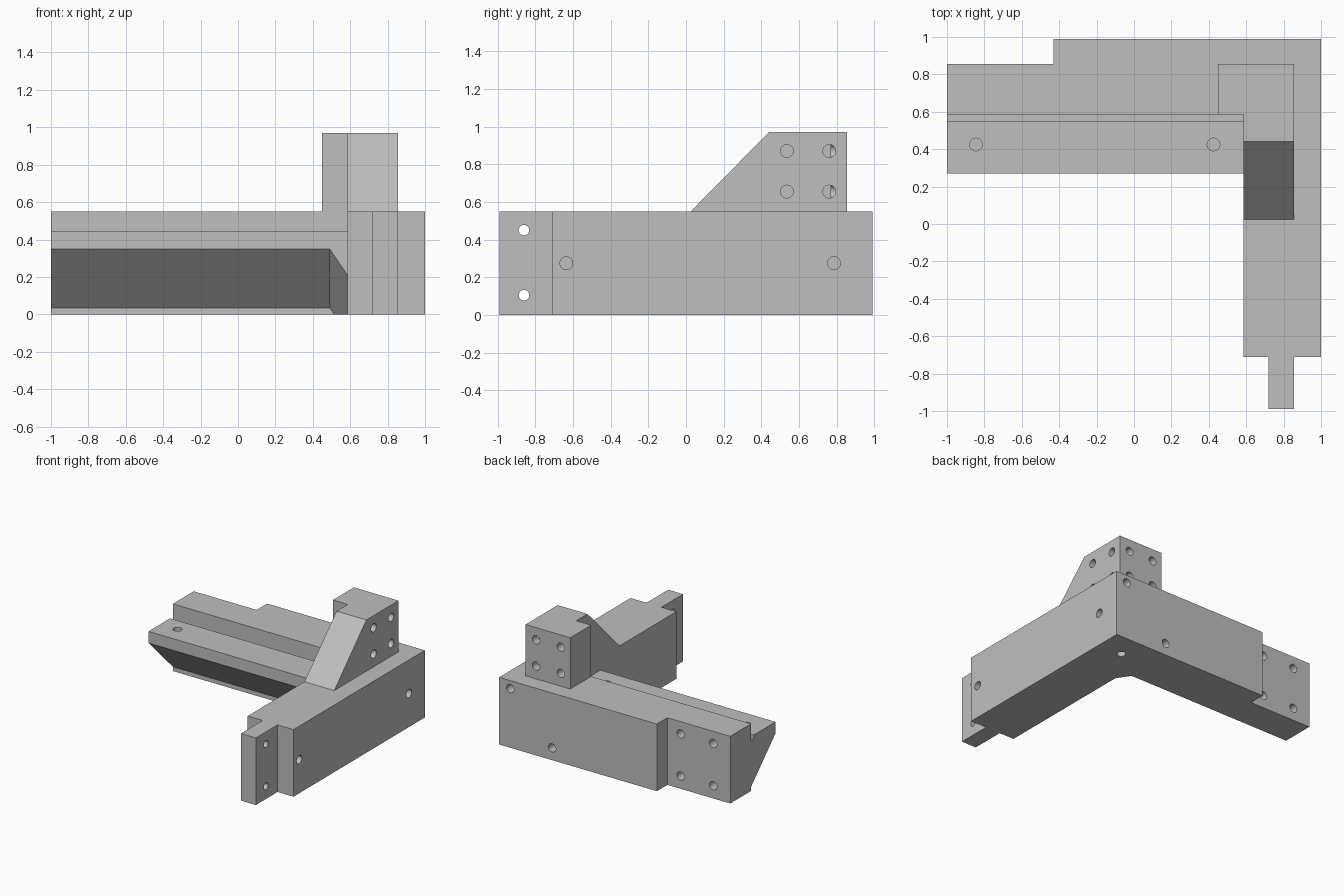
import bpy, bmesh, math
from mathutils import Matrix, Vector

if "Cube" in bpy.data.objects:
    bpy.data.objects.remove(bpy.data.objects["Cube"], do_unlink=True)

grey = bpy.data.materials.new("plain_grey")
grey.use_nodes = True
GREY = (0.52, 0.52, 0.52, 1)
grey.diffuse_color = GREY
grey.node_tree.nodes["Principled BSDF"].inputs["Base Color"].default_value = GREY

# Main planes shared by the parts
TOP, ROOF = 0.55, 0.97
INNER, OUTER, BACK = 0.585, 0.855, 0.99
HOLE, DEPTH = 0.034, 0.085


def make_object(name, bm):
    bmesh.ops.recalc_face_normals(bm, faces=bm.faces)
    mesh = bpy.data.meshes.new(name)
    bm.to_mesh(mesh)
    bm.free()
    mesh.materials.append(grey)
    obj = bpy.data.objects.new(name, mesh)
    bpy.context.collection.objects.link(obj)
    return obj


def extrude_x(name, profile, x0, x1):
    """Extrude a (y, z) profile between two x planes."""
    bm = bmesh.new()
    face = bm.faces.new([bm.verts.new((x0, y, z)) for y, z in profile])
    grown = bmesh.ops.extrude_face_region(bm, geom=[face])["geom"]
    verts = [g for g in grown if isinstance(g, bmesh.types.BMVert)]
    bmesh.ops.translate(bm, verts=verts, vec=(x1 - x0, 0, 0))
    return make_object(name, bm)


def box(name, x0, x1, y0, y1, z0, z1):
    return extrude_x(name, [(y0, z0), (y1, z0), (y1, z1), (y0, z1)], x0, x1)


def drill(obj, point, outward, radius=HOLE, depth=DEPTH):
    """Bore a flat-bottomed hole from a surface point."""
    out, clear = Vector(outward), 0.02
    centre = Vector(point) + out * (clear - depth) / 2
    turn = out.to_track_quat('Z', 'Y').to_matrix().to_4x4()
    bm = bmesh.new()
    bmesh.ops.create_cone(bm, cap_ends=True, segments=32, radius1=radius, radius2=radius,
                          depth=depth + clear, matrix=Matrix.Translation(centre) @ turn)
    cutter = make_object("hole_cutter", bm)
    cutter.hide_render = True
    mod = obj.modifiers.new("hole", 'BOOLEAN')
    mod.operation, mod.solver, mod.object = 'DIFFERENCE', 'EXACT', cutter
    bpy.context.view_layer.objects.active = obj
    bpy.ops.object.modifier_apply(modifier=mod.name)
    mesh = cutter.data
    bpy.data.objects.remove(cutter)
    bpy.data.meshes.remove(mesh)


X, Y, Z = (1, 0, 0), (0, 1, 0), (0, 0, 1)

# Cross rail: ledge with a narrow groove behind it and a sloped underside
cross_rail = extrude_x("cross_rail", [
    (OUTER, 0), (OUTER, TOP), (INNER, TOP), (INNER, 0.41), (0.55, 0.41),
    (0.55, 0.445), (0.27, 0.445), (0.27, 0.35), (INNER, 0.035), (INNER, 0)], -1, INNER)
for x in (-0.845, 0.425):
    drill(cross_rail, (x, 0.425, 0.445), Z)
for x in (-0.845, -0.55):
    for z in (0.105, 0.45):
        drill(cross_rail, (x, OUTER, z), Y)

# Thicker back of the cross rail
back_pad = box("back_pad", -0.43, INNER, OUTER, BACK, 0, TOP)
drill(back_pad, (0.52, BACK, 0.1), Y)

# Long rail running to the front
long_rail = box("long_rail", INNER, 1, -0.71, BACK, 0, TOP)
for y in (-0.635, 0.785):
    drill(long_rail, (1, y, 0.275), X)
drill(long_rail, (0.9, BACK, 0.485), Y)
drill(long_rail, (0.785, 0.785, 0), (0, 0, -1))

# Front tongue with two through holes
tongue = box("tongue", 0.72, OUTER, -BACK, -0.71, 0, TOP)
for z in (0.105, 0.45):
    drill(tongue, (OUTER, -0.86, z), X, 0.028, 0.2)

# Raised corner block with its sloped brace
brace = extrude_x("upright_brace", [
    (0.025, TOP), (OUTER, TOP), (OUTER, ROOF), (0.44, ROOF)], INNER, OUTER)
for z in (0.655, 0.87):
    for y in (0.535, 0.76):
        drill(brace, (OUTER, y, z), X)
    drill(brace, (0.76, OUTER, z), Y)
block = box("upright_block", 0.45, INNER, INNER, OUTER, TOP, ROOF)
for z in (0.655, 0.87):
    drill(block, (0.535, OUTER, z), Y)

# Angled gusset under the ledge in the inner corner
bm = bmesh.new()
for co in [(0.49, 0.27, 0.35), (0.49, INNER, 0.035), (0.514, INNER, 0), (INNER, 0.48, 0),
           (INNER, 0.27, 0.21), (INNER, 0.27, 0.35), (INNER, INNER, 0), (INNER, INNER, 0.035)]:
    bm.verts.new(co)
bmesh.ops.convex_hull(bm, input=bm.verts)
bmesh.ops.dissolve_limit(bm, angle_limit=math.radians(1), verts=bm.verts, edges=bm.edges)
gusset = make_object("corner_gusset", bm)

# Smooth the bores while keeping the block edges crisp
bpy.ops.object.select_all(action='DESELECT')
for obj in (cross_rail, back_pad, long_rail, tongue, brace, block, gusset):
    obj.select_set(True)
bpy.context.view_layer.objects.active = cross_rail
bpy.ops.object.shade_smooth_by_angle(angle=math.radians(30))
